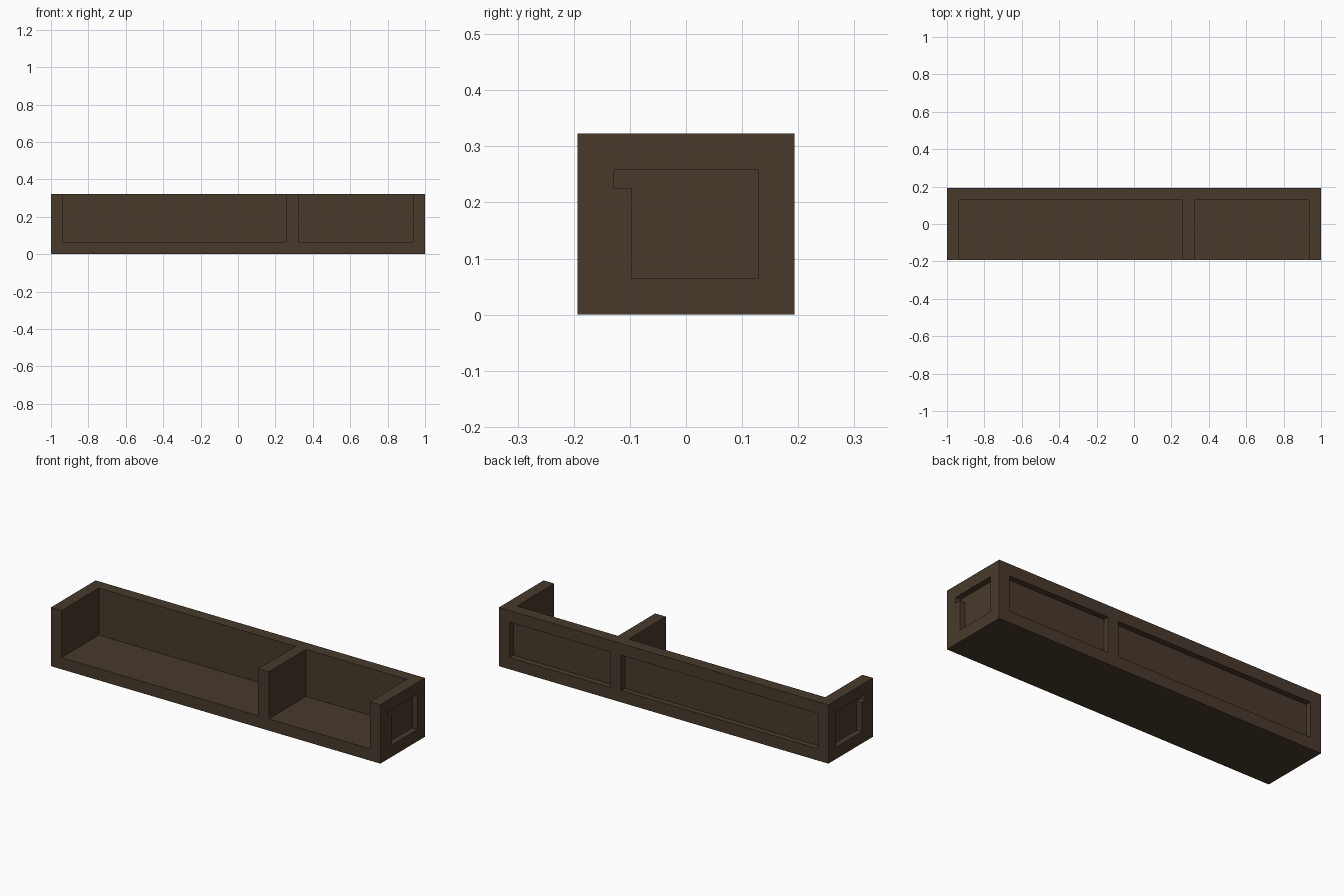
import bpy, bmesh

if "Cube" in bpy.data.objects:
    bpy.data.objects.remove(bpy.data.objects["Cube"])

U = 2 / 31 / 2             # module: the trough is 62 x 12 x 10 modules
L, D, H = 31, 6, 10        # half length, half depth, height
WALL, RECESS, OVER = 2, 1, 1

wood = bpy.data.materials.new("dark_brown_wood")
wood.diffuse_color = (0.065, 0.042, 0.025, 1)
wood.use_nodes = True
wood.node_tree.nodes["Principled BSDF"].inputs["Base Color"].default_value = wood.diffuse_color


def prism(bm, outline, offset):
    """Extrude a closed outline of 3D points (in modules) along an offset."""
    face = bm.faces.new([bm.verts.new([c * U for c in p]) for p in outline])
    new = bmesh.ops.extrude_face_region(bm, geom=[face])["geom"]
    verts = [v for v in new if isinstance(v, bmesh.types.BMVert)]
    bmesh.ops.translate(bm, verts=verts, vec=[c * U for c in offset])


def box(bm, x0, x1, y0, y1, z0, z1):
    prism(bm, [(x0, y0, z0), (x1, y0, z0), (x1, y1, z0), (x0, y1, z0)], (0, 0, z1 - z0))


def finish(name, bm):
    bmesh.ops.recalc_face_normals(bm, faces=bm.faces)
    mesh = bpy.data.meshes.new(name)
    bm.to_mesh(mesh)
    bm.free()
    mesh.materials.append(wood)
    obj = bpy.data.objects.new(name, mesh)
    bpy.context.collection.objects.link(obj)
    return obj


# Solid body
bm = bmesh.new()
box(bm, -L, L, -D, D, 0, H)
body = finish("open_front_trough", bm)

# Two compartments, open at front and top, each with a recessed panel behind
bm = bmesh.new()
for x0, x1 in ((-L + WALL, 8), (8 + WALL, L - WALL)):
    box(bm, x0, x1, -D - OVER, D - WALL, WALL, H + OVER)
    box(bm, x0, x1, D - RECESS, D + OVER, WALL, H - WALL)

# Notched recessed panel on both ends
notched = [(-4, 8), (-4, 7), (-3, 7), (-3, 2), (4, 2), (4, 8)]
for s in (-1, 1):
    prism(bm, [(s * (L - RECESS), y, z) for y, z in notched], (s * (RECESS + OVER), 0, 0))
cutter = finish("recess_cutter", bm)
cutter.hide_render = True

# Cut the recesses and remove the helper
cut = body.modifiers.new("recesses", "BOOLEAN")
cut.operation = "DIFFERENCE"
cut.solver = "EXACT"
cut.object = cutter
bpy.context.view_layer.objects.active = body
body.select_set(True)
bpy.ops.object.modifier_apply(modifier=cut.name)
bpy.data.objects.remove(cutter)
